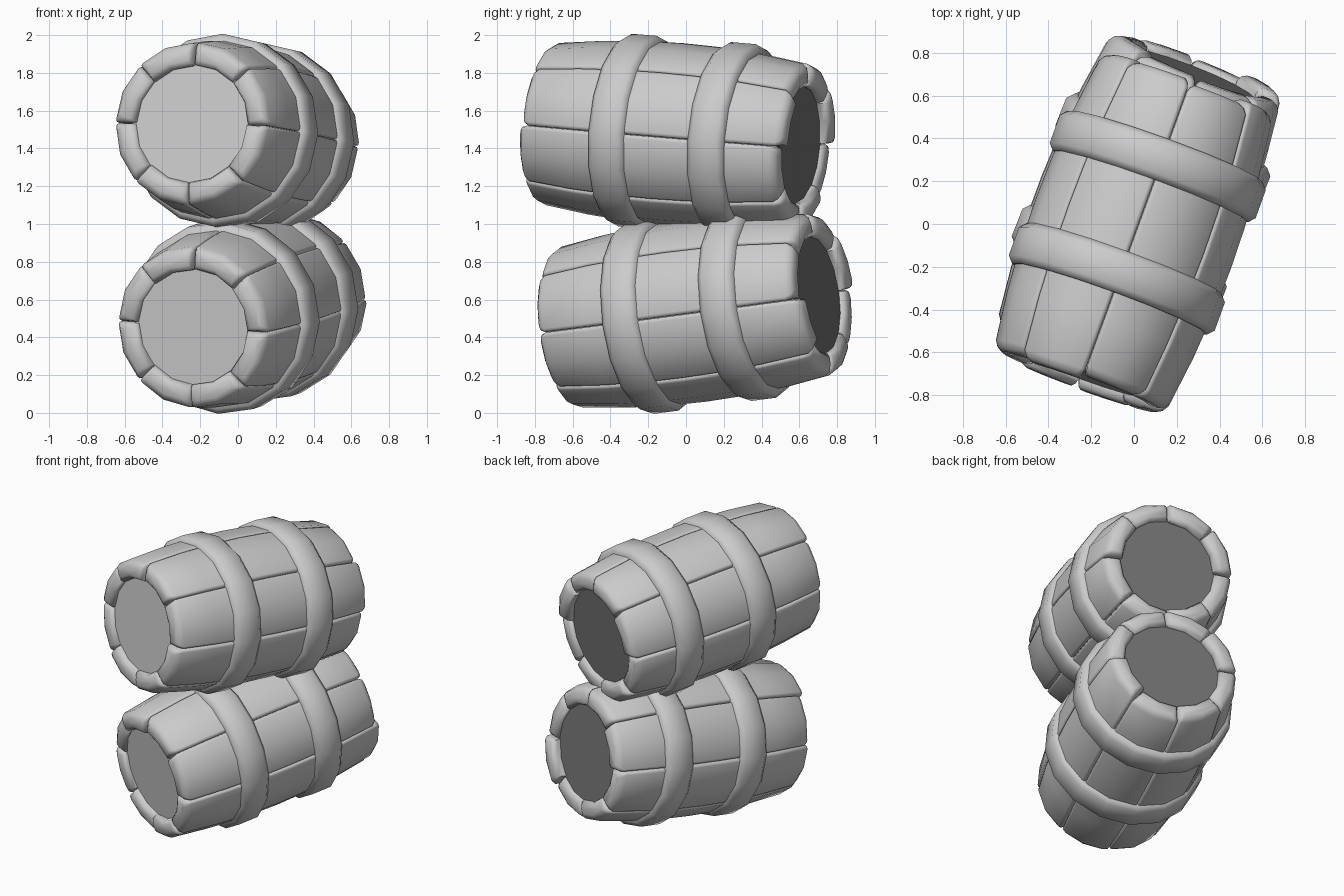
import bpy, bmesh, math, random
from mathutils import Matrix, Vector

random.seed(4)
cube = bpy.data.objects.get("Cube")
if cube:
    bpy.data.objects.remove(cube)


def material(name, value):
    mat = bpy.data.materials.new(name)
    mat.use_nodes = True
    colour = (value, value, value, 1)
    mat.diffuse_color = colour
    mat.node_tree.nodes["Principled BSDF"].inputs["Base Color"].default_value = colour
    return mat


light_grey = material("light_grey", 0.6)
dark_grey = material("dark_grey", 0.17)

STAVES = 8
HALF = 0.738
THICK = 0.125


def add_object(name, bm, matrix, mat, smooth_angle):
    bmesh.ops.recalc_face_normals(bm, faces=bm.faces)
    mesh = bpy.data.meshes.new(name)
    bm.to_mesh(mesh)
    bm.free()
    mesh.materials.append(mat)
    obj = bpy.data.objects.new(name, mesh)
    bpy.context.collection.objects.link(obj)
    obj.matrix_world = matrix
    bpy.ops.object.select_all(action='DESELECT')
    obj.select_set(True)
    bpy.context.view_layer.objects.active = obj
    bpy.ops.object.shade_smooth_by_angle(angle=math.radians(smooth_angle))


def polar(radius, angle, y):
    return Vector((radius * math.cos(angle), y, radius * math.sin(angle)))


def bulge(y):
    """Outer radius of the barrel at a point along its axis."""
    return 0.488 - 0.11 * y * y


def stave(name, middle, matrix):
    """One curved plank with pillowed ends and a slightly uneven length."""
    bm = bmesh.new()
    front = -HALF + random.uniform(-0.02, 0.02)
    back = HALF + random.uniform(-0.02, 0.02)
    # Distance from the end, and how far the section shrinks there
    rounding = [(0, 0.035), (0.012, 0.014), (0.04, 0)]
    stations = [(front + d, s) for d, s in rounding]
    stations += [(y, 0) for y in (-0.45, -0.2, 0, 0.2, 0.45)]
    stations += [(back - d, s) for d, s in reversed(rounding)]
    rings = []
    for y, shrink in stations:
        r_out = bulge(y) - shrink
        r_in = bulge(y) - THICK + shrink
        half = math.pi / STAVES - 0.002 - 0.7 * shrink / r_out
        points = [polar(r_out, middle + k * half, y) for k in (-1, 0, 1)]
        points += [polar(r_in, middle + k * half, y) for k in (1, 0, -1)]
        rings.append([bm.verts.new(p) for p in points])
    for a, b in zip(rings, rings[1:]):
        for j in range(6):
            k = (j + 1) % 6
            bm.faces.new((a[j], a[k], b[k], b[j]))
    bm.faces.new(rings[0])
    bm.faces.new(rings[-1])
    bmesh.ops.recalc_face_normals(bm, faces=bm.faces)
    # Soften the two outer long corners
    corners = [bm.edges.get((a[j], b[j])) for a, b in zip(rings, rings[1:])
               for j in (0, 2)]
    bmesh.ops.bevel(bm, geom=corners, offset=0.02, segments=2, profile=0.5,
                    affect='EDGES')
    add_object(name, bm, matrix, light_grey, 70)


def hoop(name, y, matrix):
    """Ring with a rounded outer profile, spun around the barrel axis."""
    bm = bmesh.new()
    profile = [(-0.1, 0.44), (-0.1, 0.485), (-0.07, 0.512),
               (0.07, 0.512), (0.1, 0.485), (0.1, 0.44)]
    verts = [bm.verts.new((r, y + dy, 0)) for dy, r in profile]
    edges = [bm.edges.new((verts[i], verts[(i + 1) % 6])) for i in range(6)]
    bmesh.ops.spin(bm, geom=verts + edges, cent=(0, 0, 0), axis=(0, 1, 0),
                   angle=math.tau, steps=16, use_merge=True)
    bmesh.ops.remove_doubles(bm, verts=bm.verts, dist=0.0001)
    add_object(name, bm, matrix, light_grey, 75)


def head(name, y, matrix, mat):
    """Flat round lid set just inside the plank ends."""
    bm = bmesh.new()
    turn = Matrix.Translation((0, y, 0)) @ Matrix.Rotation(math.pi / 2, 4, 'X')
    bmesh.ops.create_cone(bm, cap_ends=True, segments=32, radius1=0.335,
                          radius2=0.335, depth=0.04, matrix=turn)
    add_object(name, bm, matrix, mat, 30)


def barrel(name, centre, yaw, pitch, roll, hoop_shift):
    matrix = (Matrix.Translation(centre)
              @ Matrix.Rotation(math.radians(-yaw), 4, 'Z')
              @ Matrix.Rotation(math.radians(pitch), 4, 'X')
              @ Matrix.Rotation(math.radians(roll), 4, 'Y'))
    for i in range(STAVES):
        stave(f"{name}_stave_{i + 1}", math.tau * (i + 0.5) / STAVES, matrix)
    for side, sign, mat in (("front", -1, light_grey), ("back", 1, dark_grey)):
        hoop(f"{name}_{side}_hoop", hoop_shift + sign * 0.28, matrix)
        head(f"{name}_{side}_head", sign * (HALF - 0.063), matrix, mat)


# Two barrels lying one on top of the other
barrel("lower_barrel", (0.022, 0.055, 0.541), 21.5, 7, 4, 0.03)
barrel("upper_barrel", (-0.005, -0.05, 1.474), 20, -4.5, 1, 0.06)
